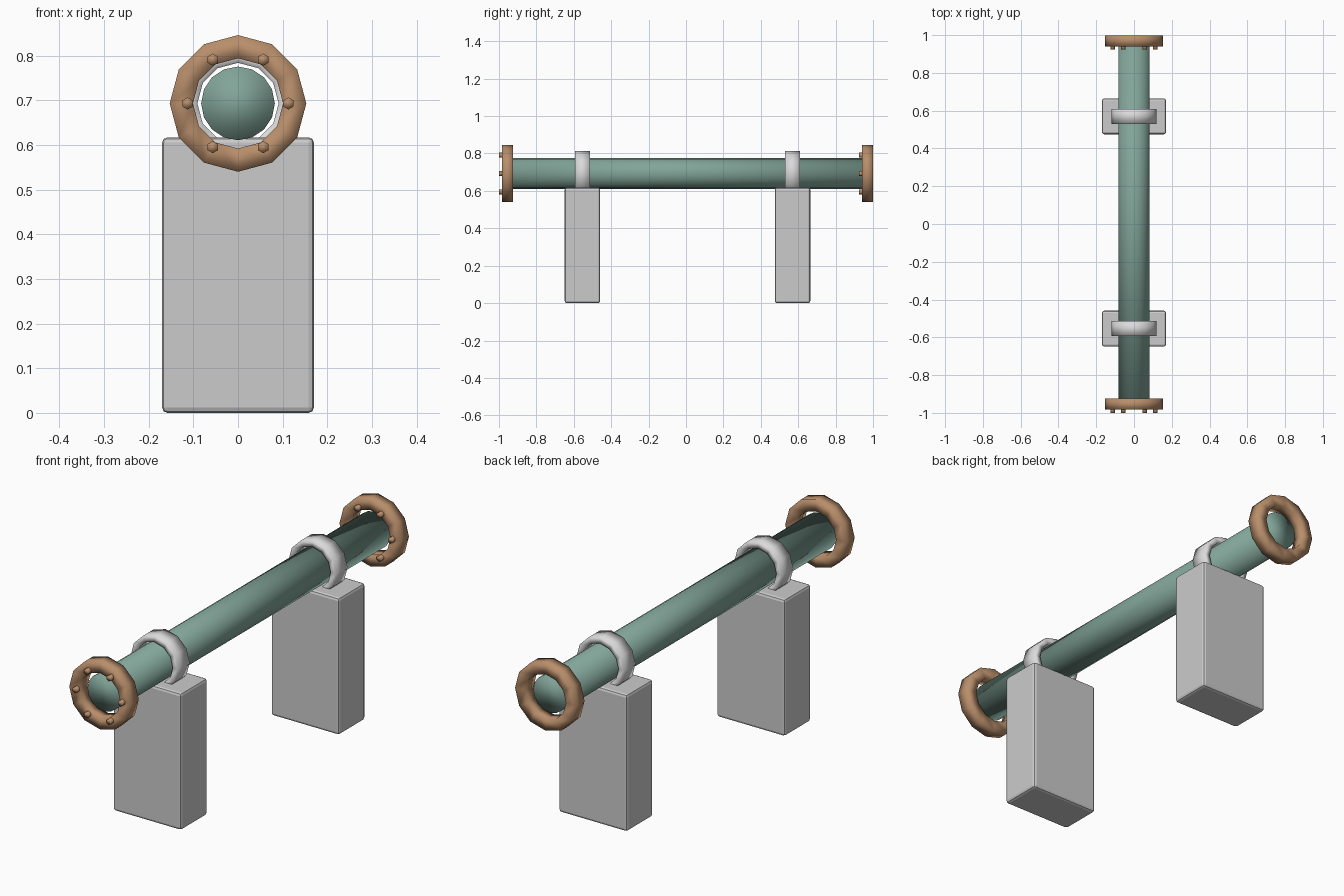
import bpy, bmesh, math
from mathutils import Matrix

if "Cube" in bpy.data.objects:
    bpy.data.objects.remove(bpy.data.objects["Cube"])

AXIS_Z = 0.693
MID_Y = 0.008  # middle of the pipe run


def material(name, rgb):
    m = bpy.data.materials.new(name)
    m.diffuse_color = (*rgb, 1)
    m.use_nodes = True
    m.node_tree.nodes["Principled BSDF"].inputs["Base Color"].default_value = m.diffuse_color
    return m


GREEN = material("pipe green", (0.22, 0.37, 0.315))
COPPER = material("flange copper", (0.48, 0.27, 0.145))
CONCRETE = material("block grey", (0.60, 0.60, 0.60))
STEEL = material("clamp light grey", (0.71, 0.70, 0.71))


def finish(name, bm, mat, smooth=True):
    bmesh.ops.recalc_face_normals(bm, faces=bm.faces)
    for f in bm.faces:
        f.smooth = smooth
    me = bpy.data.meshes.new(name)
    bm.to_mesh(me)
    bm.free()
    me.materials.append(mat)
    ob = bpy.data.objects.new(name, me)
    bpy.context.collection.objects.link(ob)
    return ob


def rod(name, x, z, y0, y1, radius, sides, mat):
    """Solid cylinder along y with softly shaded ends."""
    bm = bmesh.new()
    place = Matrix.Translation((x, (y0 + y1) / 2, z)) @ Matrix.Rotation(math.pi / 2, 4, 'X')
    bmesh.ops.create_cone(bm, cap_ends=True, segments=sides, radius1=radius,
                          radius2=radius, depth=y1 - y0, matrix=place)
    return finish(name, bm, mat)


def ring(name, y, inner, outer, half_width, mat, sides=12):
    """Square-section ring around the pipe axis."""
    bm = bmesh.new()
    section = [(inner, -half_width), (outer, -half_width),
               (outer, half_width), (inner, half_width)]
    loops = []
    for i in range(sides):
        a = 2 * math.pi * i / sides
        loops.append([bm.verts.new((r * math.cos(a), y + d, AXIS_Z + r * math.sin(a)))
                      for r, d in section])
    for i in range(sides):
        a, b = loops[i], loops[(i + 1) % sides]
        for j in range(4):
            k = (j + 1) % 4
            bm.faces.new((a[j], a[k], b[k], b[j]))
    return finish(name, bm, mat)


# Long pipe
rod("pipe", 0, AXIS_Z, MID_Y - 0.962, MID_Y + 0.962, 0.0825, 16, GREEN)

for end, side in (("front", -1), ("back", 1)):
    # End flange with six bolts on its front face
    fy = MID_Y + side * 0.962
    ring(end + "_flange", fy, 0.101, 0.153, 0.029, COPPER)
    for i in range(6):
        a = math.pi * i / 3
        rod(f"{end}_bolt_{i + 1}", 0.113 * math.cos(a), AXIS_Z + 0.113 * math.sin(a),
            fy - 0.046, fy - 0.01, 0.0135, 6, COPPER)

    # Support block and the clamp sunk into its top
    by = MID_Y + side * 0.562
    ring(end + "_clamp", by, 0.091, 0.119, 0.04, STEEL)
    bm = bmesh.new()
    bmesh.ops.create_cube(bm, size=1, matrix=Matrix.Translation((0, by, 0.3085))
                          @ Matrix.Diagonal((0.34, 0.19, 0.617, 1)))
    bmesh.ops.bevel(bm, geom=list(bm.edges), offset=0.012, segments=2,
                    profile=0.5, affect='EDGES')
    finish(end + "_support_block", bm, CONCRETE, smooth=False)
